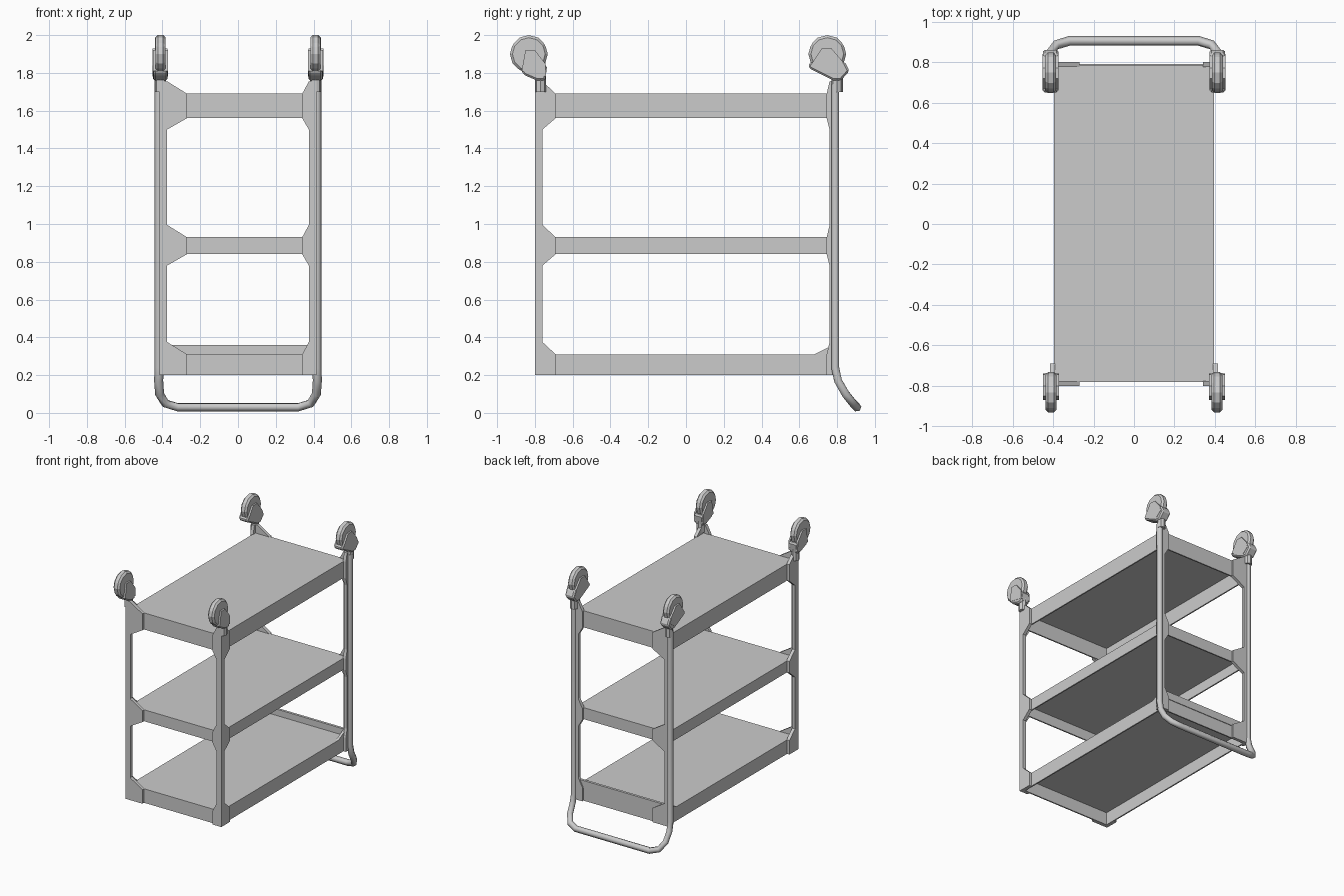
import bpy, bmesh, math
from mathutils import Vector

if "Cube" in bpy.data.objects:
    bpy.data.objects.remove(bpy.data.objects["Cube"])

SHELVES = [("top", 1.56, 1.69), ("middle", 0.84, 0.93), ("bottom", 0.20, 0.31)]


def finish(name, bm):
    bmesh.ops.recalc_face_normals(bm, faces=bm.faces)
    me = bpy.data.meshes.new(name)
    bm.to_mesh(me)
    bm.free()
    ob = bpy.data.objects.new(name, me)
    bpy.context.collection.objects.link(ob)
    return ob


def slab(name, points, push, bevel=0):
    """Flat outline pushed along a vector into a solid plate."""
    bm = bmesh.new()
    face = bm.faces.new([bm.verts.new(p) for p in points])
    ext = bmesh.ops.extrude_face_region(bm, geom=[face], use_keep_orig=True)
    verts = [g for g in ext["geom"] if isinstance(g, bmesh.types.BMVert)]
    bmesh.ops.translate(bm, vec=Vector(push), verts=verts)
    ob = finish(name, bm)
    if bevel:
        mod = ob.modifiers.new("Bevel", "BEVEL")
        mod.width = bevel
        mod.segments = 1
    return ob


def box(name, lo, hi, open_bottom=False):
    bm = bmesh.new()
    bmesh.ops.create_cube(bm, size=1)
    for v in bm.verts:
        v.co = Vector([lo[i] if v.co[i] < 0 else hi[i] for i in range(3)])
    bmesh.ops.recalc_face_normals(bm, faces=bm.faces)
    if open_bottom:
        bmesh.ops.delete(bm, geom=[f for f in bm.faces if f.normal.z < -0.5], context="FACES")
        me = bpy.data.meshes.new(name)
        bm.to_mesh(me)
        bm.free()
        ob = bpy.data.objects.new(name, me)
        bpy.context.collection.objects.link(ob)
        mod = ob.modifiers.new("Wall", "SOLIDIFY")
        mod.thickness = 0.015
        mod.offset = -1
        return ob
    return finish(name, bm)


def flared_outline(w, f):
    """Post flange outline (distance from corner, z), widened at each shelf."""
    pts = [(0, 0.20), (0, 1.76)]
    for _, z0, z1 in SHELVES:
        pts += [(w, z1 + 0.065), (f, z1), (f, z0)]
        if z0 > 0.3:
            pts.append((w, z0 - 0.06))
    return pts


# Shelf trays, hollow underneath
for label, z0, z1 in SHELVES:
    box(label + "_shelf", (-0.395, -0.78, z0), (0.395, 0.785, z1), open_bottom=True)

# Corner posts: two flared flanges meeting at each corner
for sx, side in ((-1, "left"), (1, "right")):
    for sy, end in ((-1, "front"), (1, "back")):
        cx, cy = sx * 0.415, sy * 0.80
        end_flare = 0.145 if sx < 0 else 0.075
        side_flare = 0.11 if sy < 0 else 0.055
        name = f"{end}_{side}_post"
        slab(name + "_end_flange",
             [(cx - sx * u, cy, z) for u, z in flared_outline(0.04, end_flare)],
             (0, -sy * 0.025, 0))
        slab(name + "_side_flange",
             [(cx, cy - sy * u, z) for u, z in flared_outline(0.04, side_flare)],
             (-sx * 0.025, 0, 0))

# Raised back lip on the bottom shelf, with sloped ends
box("back_lip", (-0.39, 0.77, 0.30), (0.39, 0.79, 0.36))
for sx, side in ((-1, "left"), (1, "right")):
    slab(side + "_lip_brace",
         [(sx * 0.395, 0.68, 0.31), (sx * 0.395, 0.78, 0.31), (sx * 0.395, 0.78, 0.36)],
         (-sx * 0.02, 0, 0))

# Push handle: one bent tube running along both back posts
half = [(0.418, 0.79, 1.74), (0.418, 0.79, 0.24), (0.42, 0.805, 0.17),
        (0.415, 0.845, 0.10), (0.385, 0.885, 0.05), (0.32, 0.905, 0.03)]
path = half + [(-x, y, z) for x, y, z in reversed(half)]
curve = bpy.data.curves.new("push_handle", "CURVE")
curve.dimensions = "3D"
curve.bevel_depth = 0.024
curve.bevel_resolution = 1
curve.use_fill_caps = True
spline = curve.splines.new("POLY")
spline.points.add(len(path) - 1)
for p, co in zip(spline.points, path):
    p.co = (*co, 1)
bpy.context.collection.objects.link(bpy.data.objects.new("push_handle", curve))


# Casters: faceted wheel, two fork cheeks, crown block and stem
def caster(name, x, wheel_y, stem_y, cheek, crown):
    ring = [(x - 0.027, wheel_y + 0.1 * math.cos(a), 1.9 + 0.1 * math.sin(a))
            for a in (math.tau * i / 12 for i in range(12))]
    slab(name + "_wheel", ring, (0.054, 0, 0), 0.013)
    for s in (-1, 1):
        slab(name + "_fork_cheek", [(x + s * 0.027, y, z) for y, z in cheek],
             (s * 0.013, 0, 0))
    slab(name + "_crown", [(x - 0.038, y, z) for y, z in crown], (0.076, 0, 0), 0.01)
    stem = [(x + 0.03 * math.cos(a), stem_y + 0.03 * math.sin(a), 1.70)
            for a in (math.tau * i / 8 for i in range(8))]
    slab(name + "_stem", stem, (0, 0, 0.12))


for sx, side in ((-1, "left"), (1, "right")):
    caster("front_" + side, sx * 0.41, -0.832, -0.77,
           [(-0.87, 1.81), (-0.74, 1.78), (-0.745, 1.85), (-0.80, 1.92), (-0.85, 1.92)],
           [(-0.875, 1.82), (-0.86, 1.79), (-0.79, 1.76), (-0.745, 1.76), (-0.735, 1.84), (-0.80, 1.85)])
    caster("back_" + side, sx * 0.412, 0.748, 0.80,
           [(0.66, 1.84), (0.79, 1.78), (0.84, 1.82), (0.83, 1.86), (0.77, 1.93), (0.72, 1.93)],
           [(0.65, 1.855), (0.65, 1.825), (0.78, 1.76), (0.82, 1.76), (0.865, 1.81), (0.84, 1.86)])
